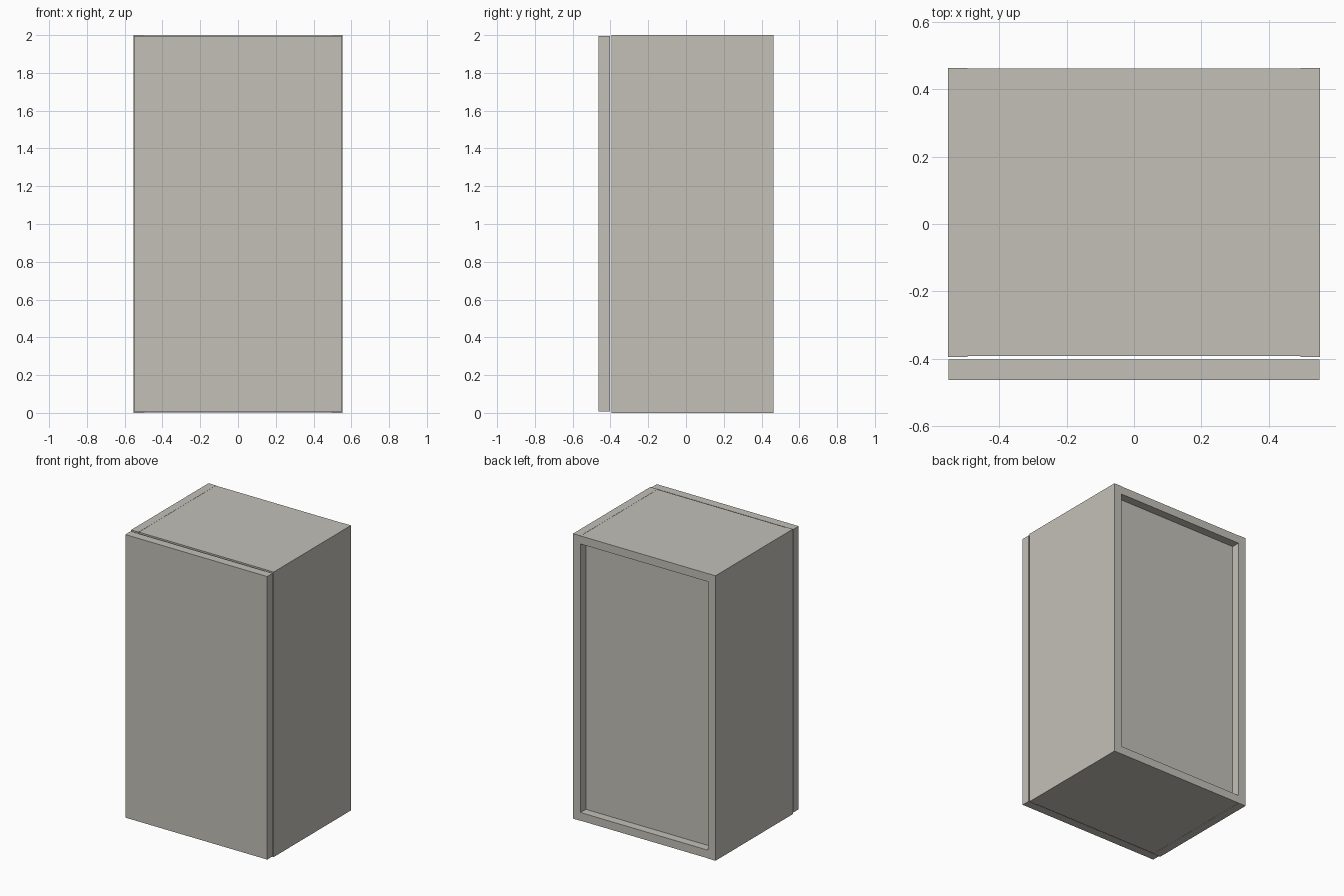
import bpy

cube = bpy.data.objects.get("Cube")
if cube:
    bpy.data.objects.remove(cube, do_unlink=True)

# Single painted-board colour
paint = bpy.data.materials.new("warm_grey_board")
paint.use_nodes = True
colour = (0.546, 0.527, 0.479, 1)
paint.diffuse_color = colour
paint.node_tree.nodes["Principled BSDF"].inputs["Base Color"].default_value = colour


def panel(name, x, y, z):
    """Flat board spanning the given (low, high) ranges."""
    spans = (x, y, z)
    bpy.ops.mesh.primitive_cube_add(size=1, location=[(a + b) / 2 for a, b in spans])
    board = bpy.context.object
    board.name = name
    board.scale = [b - a for a, b in spans]
    bpy.ops.object.transform_apply(location=False, rotation=False, scale=True)
    board.data.materials.append(paint)
    return board


HALF_W, HEIGHT, BOARD = 0.553, 2.0, 0.058
FRONT, BACK = -0.395, 0.463
INNER = HALF_W - BOARD
SETBACK = 0.003
RECESS = 0.06

# Side boards run the full height
panel("left_side", (INNER, HALF_W), (FRONT, BACK), (0, HEIGHT))
panel("right_side", (-HALF_W, -INNER), (FRONT, BACK), (0, HEIGHT))

# Top and bottom boards fit between the sides, their front edge slightly proud
inner_x = (-INNER, INNER)
depth = (FRONT + SETBACK, BACK - 0.001)
panel("bottom_board", inner_x, depth, (0.001, BOARD))
panel("top_board", inner_x, depth, (HEIGHT - BOARD, HEIGHT - 0.001))

# Recessed back panel
panel("back_panel", inner_x, (BACK - RECESS - 0.02, BACK - RECESS), (BOARD, HEIGHT - BOARD))

# Door standing just clear of the carcass
panel("door", (-HALF_W + 0.002, HALF_W - 0.002), (-BACK, -0.403), (0.008, HEIGHT - 0.006))
